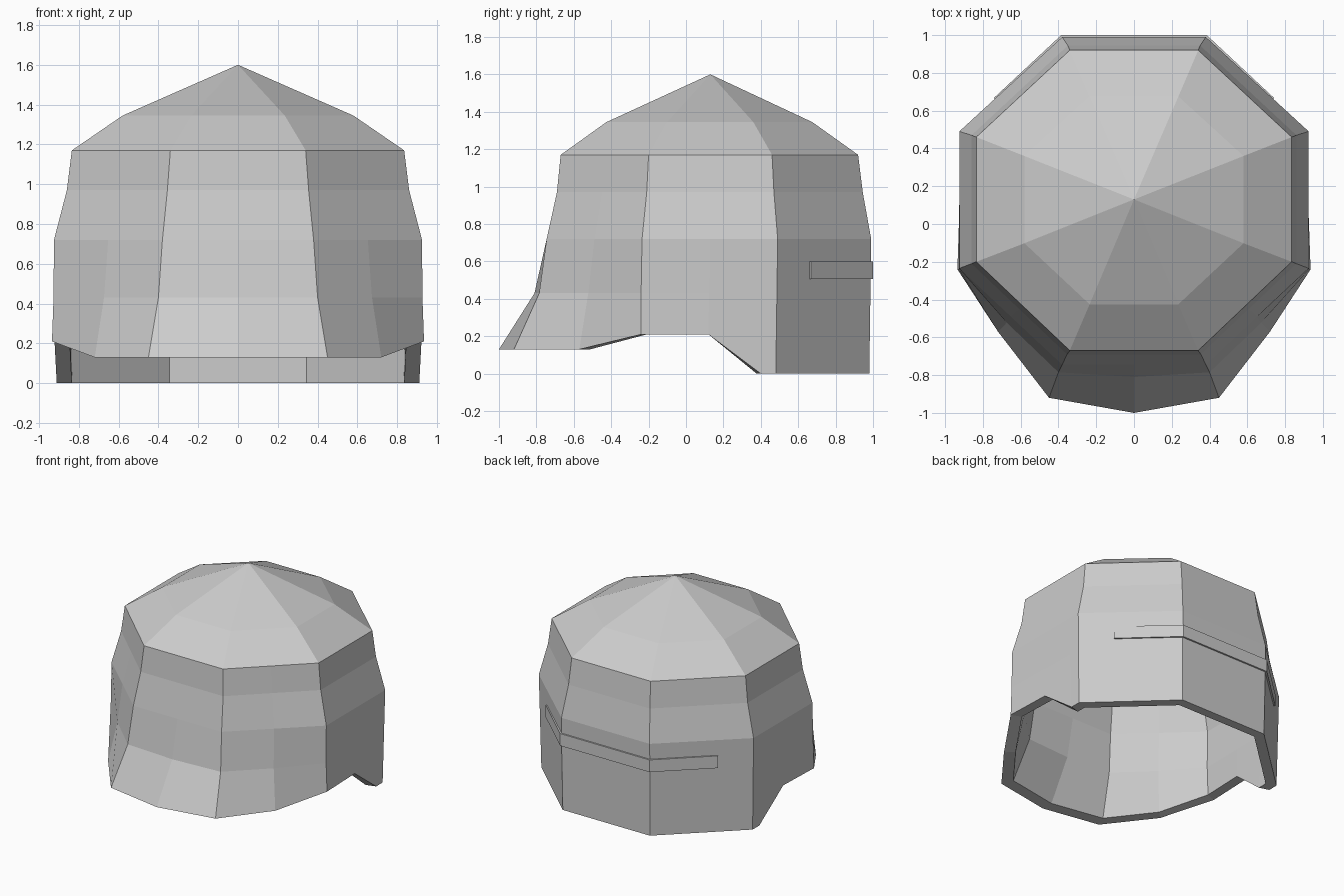
import bpy, bmesh
from mathutils import Vector

if "Cube" in bpy.data.objects:
    bpy.data.objects.remove(bpy.data.objects["Cube"])

CY, SHRINK = 0.13, 0.917      # centre of the octagon, inner/outer shell ratio


def material(name, rgb):
    m = bpy.data.materials.new(name)
    m.diffuse_color = (*rgb, 1)
    m.use_nodes = True
    m.node_tree.nodes["Principled BSDF"].inputs["Base Color"].default_value = m.diffuse_color
    return m


grey = material("light grey", (0.6, 0.6, 0.6))


def make_object(name, bm):
    bmesh.ops.remove_doubles(bm, verts=bm.verts, dist=1e-4)
    bmesh.ops.recalc_face_normals(bm, faces=bm.faces)
    mesh = bpy.data.meshes.new(name)
    bm.to_mesh(mesh)
    bm.free()
    mesh.materials.append(grey)
    ob = bpy.data.objects.new(name, mesh)
    bpy.context.collection.objects.link(ob)
    return ob


def half_ring(z, front, side_front, side_back, back, bulge=0.0):
    """Right half of one octagon level, front middle round to back middle."""
    f, sf, sb, b = (Vector((*p, z)) for p in (front, side_front, side_back, back))
    return [Vector((0, f.y - bulge, z)), f, f.lerp(sf, 0.5) + Vector((bulge, -bulge, 0)) * 0.4,
            sf, sf.lerp(sb, 0.5), sf.lerp(sb, 0.88), sb, b, Vector((0, b.y, z))]


# Levels from crown to skirt, then the shaped lower rim
rings = [
    half_ring(1.345, (0.235, -0.425), (0.58, -0.102), (0.58, 0.36), (0.235, 0.675)),
    half_ring(1.17, (0.34, -0.67), (0.835, -0.20), (0.835, 0.46), (0.34, 0.92)),
    half_ring(0.97, (0.355, -0.69), (0.86, -0.21), (0.86, 0.47), (0.35, 0.945)),
    half_ring(0.72, (0.38, -0.745), (0.925, -0.235), (0.925, 0.49), (0.38, 0.99)),
    half_ring(0.43, (0.40, -0.785), (0.927, -0.24), (0.919, 0.486), (0.38, 0.986), 0.025),
    [Vector(p) for p in ((0, -1.0, 0.13), (0.45, -0.92, 0.13), (0.72, -0.57, 0.13),
                         (0.935, -0.24, 0.21), (0.922, 0.12, 0.21), (0.911, 0.40, 0),
                         (0.91, 0.48, 0), (0.375, 0.98, 0), (0, 0.98, 0))],
]


def full(ring):
    """Close a half ring by mirroring it."""
    return ring + [Vector((-p.x, p.y, p.z)) for p in ring[-2:0:-1]]


def inner(p):
    drop = 0.06 if p.z > 1.0 else 0.0
    return Vector((p.x * SHRINK, CY + (p.y - CY) * SHRINK, p.z - drop))


# Helmet shell: outer skin, inner skin and the rim joining them
bm = bmesh.new()
outer_rings = [full(r) for r in rings]
inner_rings = [[inner(p) for p in r] for r in outer_rings]
levels = outer_rings + inner_rings[::-1]
loops = [[bm.verts.new(p) for p in r] for r in levels]
n = len(loops[0])
for a, b in zip(loops, loops[1:]):
    for i in range(n):
        j = (i + 1) % n
        bm.faces.new((a[i], a[j], b[j], b[i]))
for loop, z in ((loops[0], 1.6), (loops[-1], 1.53)):
    apex = bm.verts.new((0, CY, z))
    for i in range(n):
        bm.faces.new((loop[i], loop[(i + 1) % n], apex))
make_object("helmet_shell", bm)

# Thin raised band wrapped around the back
bm = bmesh.new()
right = [(0.742, 0.667), (0.385, 1.0)]
outer = right + [(-x, y) for x, y in right[::-1]]
right_in = [(0.715, 0.642), (0.373, 0.965)]
inside = right_in + [(-x, y) for x, y in right_in[::-1]]
for i in range(3):
    quad = [outer[i], outer[i + 1], inside[i + 1], inside[i]]
    lo, hi = ([bm.verts.new((x, y, z)) for x, y in quad] for z in (0.505, 0.6))
    bm.faces.new(lo)
    bm.faces.new(hi)
    for k in range(4):
        if (k == 1 and i < 2) or (k == 3 and i > 0):
            continue          # no walls between neighbouring segments
        m = (k + 1) % 4
        bm.faces.new((lo[k], lo[m], hi[m], hi[k]))
make_object("back_band", bm)
